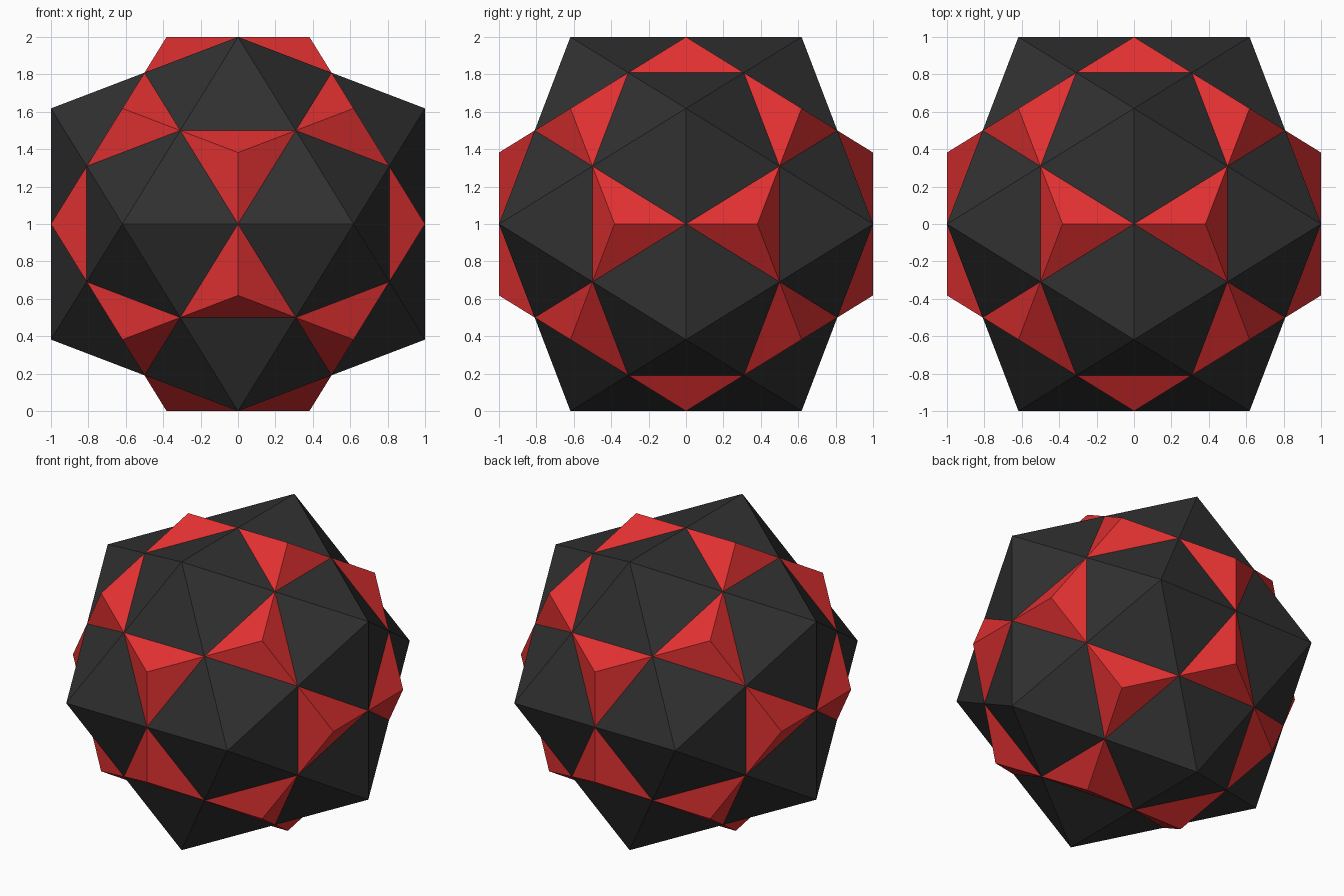
import bpy
from math import atan2, sqrt
from mathutils import Vector

if "Cube" in bpy.data.objects:
    bpy.data.objects.remove(bpy.data.objects["Cube"])

P = (sqrt(5) - 1) / 2          # inverse golden ratio
CENTRE = Vector((0, 0, 1))


def cyclic(a, b, c):
    """All sign variants of (a, b, c) and its cyclic permutations."""
    pts = set()
    for p in ((a, b, c), (b, c, a), (c, a, b)):
        for sx in (1, -1):
            for sy in (1, -1):
                for sz in (1, -1):
                    pts.add((p[0] * sx + 0.0, p[1] * sy + 0.0, p[2] * sz + 0.0))
    return [Vector(p) for p in sorted(pts)]


def material(name, colour):
    mat = bpy.data.materials.new(name)
    mat.diffuse_color = (*colour, 1)
    mat.use_nodes = True
    mat.node_tree.nodes["Principled BSDF"].inputs["Base Color"].default_value = mat.diffuse_color
    return mat


def pyramids(name, apexes, base, sides, mat):
    """Open pyramids from each apex down to its nearest base points."""
    verts = base + apexes
    faces = []
    for i, apex in enumerate(apexes):
        ring = sorted(range(len(base)), key=lambda k: (base[k] - apex).length)[:sides]
        axis = apex.normalized()
        u = axis.orthogonal().normalized()
        v = axis.cross(u)
        ring.sort(key=lambda k: atan2(base[k].dot(v), base[k].dot(u)))
        for k in range(sides):
            faces.append((len(base) + i, ring[k], ring[(k + 1) % sides]))
    mesh = bpy.data.meshes.new(name)
    mesh.from_pydata([p + CENTRE for p in verts], [], faces)
    mesh.materials.append(mat)
    mesh.update()
    obj = bpy.data.objects.new(name, mesh)
    bpy.context.collection.objects.link(obj)


# Corner points of the two interlocked solids
ico = cyclic(1, 0, P)
dodeca = cyclic(1 - P, 0, 1) + cyclic(P, P, P)

# Shared edge midpoints where the two solids cross
mids = [(a + b) / 2 for i, a in enumerate(ico) for b in ico[:i]
        if abs((a - b).length - 2 * P) < 0.01]

# Black five-sided points and red three-sided points
pyramids("icosahedron_points", ico, mids, 5, material("black", (0.03, 0.03, 0.03)))
pyramids("dodecahedron_points", dodeca, mids, 3, material("red", (0.75, 0.03, 0.03)))
